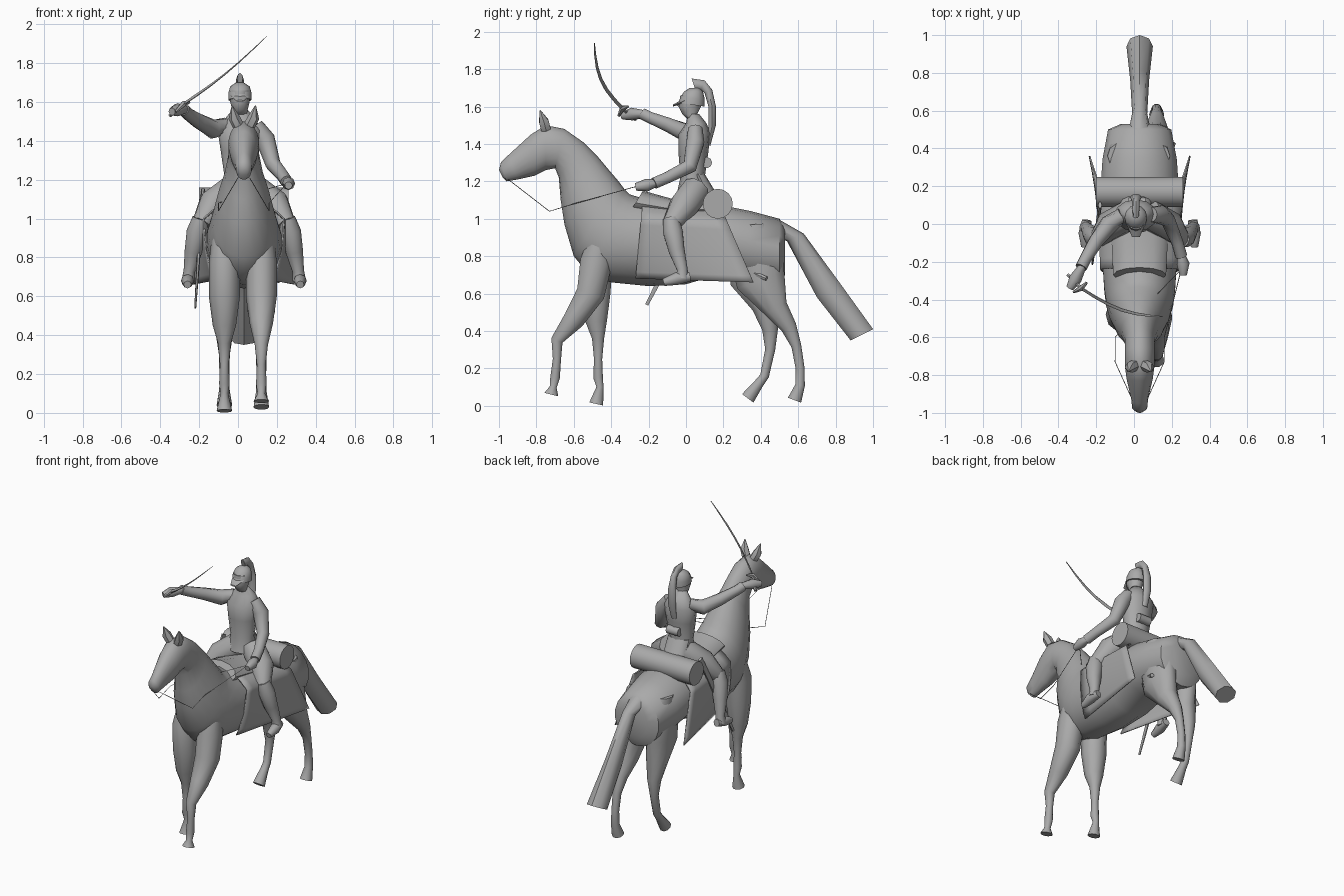
import bpy, bmesh, math
from mathutils import Vector

default = bpy.data.objects.get("Cube")
if default:
    bpy.data.objects.remove(default, do_unlink=True)

MIDDLE = .03  # centre line of the horse and saddle
RIDER = .01  # centre line of the rider's head and trunk

GREY = (.4, .4, .4, 1)
clay = bpy.data.materials.new("plain_grey")
clay.use_nodes = True
clay.diffuse_color = GREY
clay.node_tree.nodes["Principled BSDF"].inputs["Base Color"].default_value = GREY


def finish(name, bm):
    """Turn a bmesh into a shaded object."""
    bmesh.ops.recalc_face_normals(bm, faces=bm.faces)
    mesh = bpy.data.meshes.new(name)
    bm.to_mesh(mesh)
    bm.free()
    mesh.materials.append(clay)
    obj = bpy.data.objects.new(name, mesh)
    bpy.context.collection.objects.link(obj)
    bpy.ops.object.select_all(action='DESELECT')
    obj.select_set(True)
    bpy.context.view_layer.objects.active = obj
    bpy.ops.object.shade_smooth_by_angle(angle=math.radians(50))
    return obj


def skin(name, frames, sides):
    """Skin elliptical rings, each given as centre, first axis, second axis."""
    bm = bmesh.new()
    rings = []
    for centre, first, second in frames:
        ring = []
        for i in range(sides):
            angle = math.tau * i / sides
            spot = centre + first * math.cos(angle) + second * math.sin(angle)
            ring.append(bm.verts.new(spot))
        rings.append(ring)
    for low, high in zip(rings, rings[1:]):
        for i in range(sides):
            j = (i + 1) % sides
            bm.faces.new((low[i], low[j], high[j], high[i]))
    bm.faces.new(rings[0])
    bm.faces.new(rings[-1])
    return finish(name, bm)


def outline(name, rings, x=MIDDLE, sides=12):
    """Loft from side outline pairs: y, z, opposite y, z and half width."""
    frames = []
    for near_y, near_z, far_y, far_z, width in rings:
        near, far = Vector((x, near_y, near_z)), Vector((x, far_y, far_z))
        frames.append(((near + far) / 2, (near - far) / 2, Vector((width, 0, 0))))
    return skin(name, frames, sides)


def tube(name, path, radii, sides=10, flat=1, cap=1):
    """Loft round rings along a path; a single radius serves the whole path."""
    path = [Vector(p) for p in path]
    if isinstance(radii, float):
        radii = [radii] * len(path)
    last = len(path) - 1
    frames = []
    for i, (spot, radius) in enumerate(zip(path, radii)):
        along = (path[min(i + 1, last)] - path[max(i - 1, 0)]).normalized()
        reference = Vector((0, 1, 0)) if abs(along.x) > .9 else Vector((1, 0, 0))
        side = (reference - along * along.dot(reference)).normalized()
        frames.append((spot, side * min(radius * flat, cap), along.cross(side) * radius))
    return skin(name, frames, sides)


def both(name, path, radii, **options):
    """Build a tube on each side of the centre line."""
    mirrored = [(2 * MIDDLE - x, y, z) for x, y, z in path]
    tube("left_" + name, path, radii, **options)
    tube("right_" + name, mirrored, radii, **options)


def horse_leg(name, x, radii, joints):
    """Build a leg from y, z joints, flattened sideways where it is thick."""
    tube(name, [(x, y, z) for y, z in joints], radii, cap=.08)


# Horse: rump, barrel, neck and head in one loft
outline("horse_body", [
    (.53, .95, .53, .7, .1), (.5, 1, .5, .64, .17), (.35, 1.04, .33, .66, .2),
    (.2, 1.07, .17, .7, .21), (0, 1.06, 0, .65, .2), (-.2, 1.1, -.2, .64, .2),
    (-.3, 1.13, -.4, .66, .19), (-.33, 1.16, -.51, .69, .18), (-.36, 1.2, -.6, .8, .16),
    (-.42, 1.27, -.65, .97, .13), (-.47, 1.33, -.67, 1.1, .1), (-.55, 1.41, -.68, 1.22, .08),
    (-.65, 1.48, -.7, 1.27, .08), (-.75, 1.5, -.75, 1.26, .08), (-.83, 1.45, -.81, 1.23, .07),
    (-.95, 1.34, -.9, 1.21, .045), (-.99, 1.3, -.96, 1.2, .04), (-1, 1.26, -.98, 1.22, .02)],
    sides=18)
both("ear", [(.06, -.75, 1.48), (.08, -.76, 1.52), (.09, -.78, 1.58)], (.03, .03, .003), sides=6)

# Horse legs, from shoulder or thigh down to the hoof
FORE = (.06, .09, .08, .06, .034, .023, .027, .02, .04)
HIND = (.07, .15, .14, .07, .045, .028, .025, .027, .04)
LEFT, RIGHT = .12, -.07
horse_leg("left_foreleg", LEFT, FORE, [
    (-.44, .95), (-.48, .77), (-.51, .6), (-.6, .46), (-.69, .35), (-.69, .25), (-.7, .15),
    (-.71, .1), (-.72, .06)])
horse_leg("right_foreleg", RIGHT, FORE, [
    (-.44, .95), (-.48, .77), (-.48, .6), (-.48, .45), (-.47, .36), (-.47, .25), (-.47, .15),
    (-.46, .1), (-.48, .01)])
horse_leg("left_hind_leg", LEFT, HIND, [
    (.36, .97), (.37, .83), (.4, .67), (.48, .52), (.55, .42), (.59, .32), (.61, .2), (.61, .11),
    (.58, .03)])
horse_leg("right_hind_leg", RIGHT, HIND, [
    (.36, .97), (.36, .83), (.37, .67), (.42, .53), (.45, .41), (.45, .3), (.42, .16), (.39, .12),
    (.33, .04)])

# Tail, widening towards its cut end
outline("tail", [(.49, 1, .49, .9, .06), (.63, .92, .54, .88, .04),
                 (.82, .66, .7, .58, .05), (1, .41, .88, .35, .07)], sides=8)

# Saddle and rolled cloak
outline("saddle", [(-.23, 1.15, -.31, 1.02, .14), (-.05, 1.1, -.08, 1, .15), (.1, 1.1, .1, 1, .15)])
tube("bedroll", [(-.2, .17, 1.08), (.26, .17, 1.08)], .08, sides=16)


# Saddlecloth: a sheet draped over the barrel, longest at its rear corners
def make_saddlecloth(columns=8, half=12):
    bm = bmesh.new()
    grid = []
    for i in range(columns + 1):
        back = i / columns
        row = []
        for j in range(-half, half + 1):
            drop = abs(j) / half
            front = Vector((-.23 - .04 * drop, 1.11 - .43 * drop))
            rear = Vector((.18 + .18 * drop, 1.08 - .42 * drop))
            spot = front.lerp(rear, back)
            flare = .06 * back * drop - .06 * (1 - back) * drop ** 3
            reach = .21 * min(1, drop * 4) ** .5 + flare
            row.append(bm.verts.new((MIDDLE + math.copysign(reach, j), spot.x, spot.y)))
        grid.append(row)
    for row, following in zip(grid, grid[1:]):
        for k in range(2 * half):
            bm.faces.new((row[k], row[k + 1], following[k + 1], following[k]))
    cloth = finish("saddlecloth", bm)
    cloth.modifiers.new("thickness", 'SOLIDIFY').thickness = .008


make_saddlecloth()

# Bridle reins, meeting at the rider's left hand
for name, side in (("left_rein", 1), ("right_rein", -1)):
    bit, bend = MIDDLE + side * .03, MIDDLE + side * .13
    tube(name, [(bit, -.95, 1.21), (bend, -.73, 1.04), (bend, -.6, 1.08), (.25, -.24, 1.18)],
         .002, sides=4)

# Scabbard and holster stub
tube("scabbard", [(-.18, .1, 1.15), (-.2, -.05, .85), (-.22, -.21, .54)], (.02, .02, .01),
     sides=6, flat=.5)
tube("holster_end", [(.18, .36, .71), (.21, .43, .68)], .013, sides=6)

# Rider: coat with breastplate, tails, pouch, head
outline("rider_torso", [
    (-.05, 1.13, .11, 1.13, .1), (-.03, 1.22, .1, 1.22, .08), (-.04, 1.35, .12, 1.36, .1),
    (-.04, 1.45, .13, 1.46, .115), (0, 1.51, .11, 1.51, .08), (.01, 1.56, .07, 1.56, .04)], x=RIDER)
outline("coat_tails", [(.03, 1.24, .1, 1.24, .08), (.08, 1.12, .16, 1.14, .08)], x=RIDER)
tube("pouch", [(-.03, .11, 1.3), (.06, .11, 1.3)], .03, sides=8)
outline("head", [(.01, 1.53, .07, 1.53, .04), (-.02, 1.56, .06, 1.56, .04),
                 (-.04, 1.6, .08, 1.6, .05), (-.03, 1.66, .08, 1.66, .05)], x=RIDER)
tube("nose", [(RIDER, -.03, 1.62), (RIDER, -.04, 1.6)], .01, sides=5)

# Helmet with peak, comb and trailing plume
outline("helmet", [(-.04, 1.62, .1, 1.6, .06), (-.03, 1.65, .1, 1.64, .06),
                   (-.01, 1.68, .09, 1.68, .05), (.02, 1.7, .07, 1.7, .02)], x=RIDER)
outline("helmet_peak", [(0, 1.65, 0, 1.62, .05), (-.07, 1.61, -.07, 1.6, .02)], x=RIDER, sides=8)
outline("helmet_plume", [
    (.03, 1.75, .05, 1.69, .015), (.1, 1.74, .08, 1.69, .02), (.14, 1.69, .1, 1.67, .02),
    (.16, 1.6, .12, 1.6, .03), (.16, 1.5, .12, 1.5, .03), (.13, 1.39, .11, 1.4, .02)],
    x=RIDER, sides=8)

# Rider's legs, boots and feet
both("thigh", [(.08, .05, 1.15), (.19, -.01, 1.07), (.25, -.08, .97)], (.08, .08, .05))
both("boot", [(.25, -.08, 1), (.27, -.07, .93), (.29, -.05, .83), (.31, -.02, .73), (.315, -.02, .68)],
     (.045, .055, .045, .03, .035))
both("foot", [(.31, .02, .69), (.32, -.05, .68), (.32, -.12, .66)], (.025, .034, .02), sides=8)

# Rider's arms: left holds the reins, right is raised forward
ARM = (.04, .05, .04, .032, .032)
HAND = (.02, .034, .02)
tube("left_arm", [(.09, .05, 1.48), (.14, .05, 1.41), (.18, .02, 1.28), (.23, -.1, 1.22),
                  (.25, -.17, 1.19)], ARM)
tube("right_arm", [(-.06, .05, 1.48), (-.13, 0, 1.46), (-.2, -.09, 1.5), (-.26, -.19, 1.54),
                   (-.28, -.23, 1.56)], ARM)
tube("left_hand", [(.25, -.16, 1.19), (.26, -.21, 1.18), (.26, -.27, 1.17)], HAND, sides=8)
tube("right_hand", [(-.27, -.22, 1.56), (-.31, -.29, 1.56), (-.34, -.34, 1.55)], HAND, sides=8)

# Curved sabre with grip and guard
hilt, tip = Vector((-.28, -.34, 1.59)), Vector((.15, -.49, 1.94))
bow = Vector((0, -.04, -.02))
steps = [i / 6 for i in range(7)]
tube("sabre_blade", [hilt.lerp(tip, t) + bow * math.sin(math.pi * t) for t in steps],
     [.011 - .008 * t ** 3 for t in steps], sides=6, flat=.4)
tube("sabre_grip", [(-.35, -.27, 1.53), hilt], .01, sides=6)
tube("sabre_guard", [(-.32, -.36, 1.55), hilt, (-.25, -.31, 1.6)], (.007, .016, .007), sides=6)
